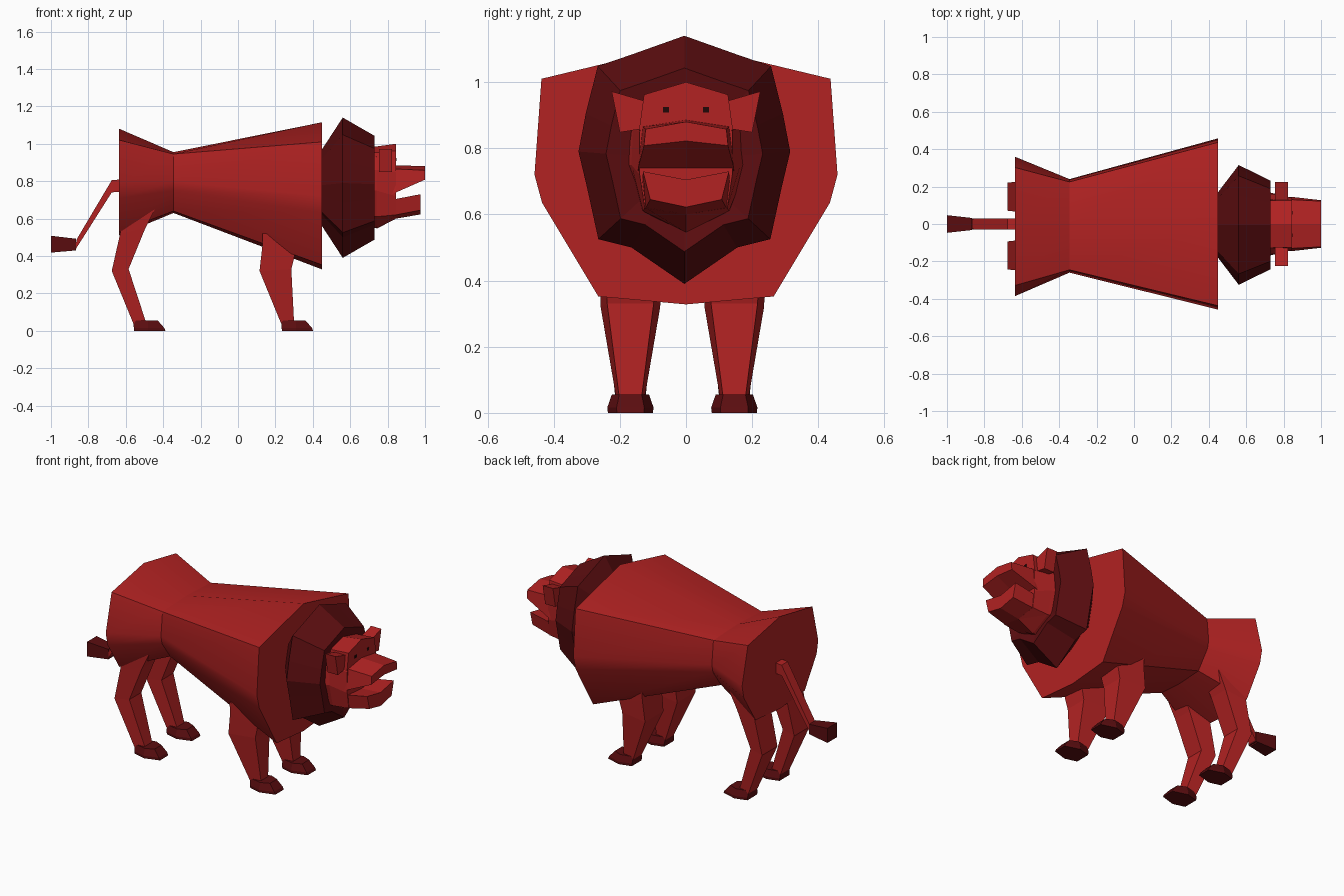
import bpy, bmesh, math

def mat(name, col):
    m = bpy.data.materials.new(name)
    m.diffuse_color = (*col, 1)
    return m

RED = mat("red coat", (0.445, 0.016, 0.016))
DARK = mat("dark red hair", (0.105, 0.004, 0.005))
BLACK = mat("eye black", (0.015, 0.002, 0.002))

def loft(name, rings, material, smooth=0):
    """Skin a row of equal-length point rings and cap both ends."""
    bm = bmesh.new()
    rows = [[bm.verts.new(p) for p in r] for r in rings]
    n = len(rows[0])
    for a, b in zip(rows, rows[1:]):
        for i in range(n):
            j = (i + 1) % n
            bm.faces.new((a[i], a[j], b[j], b[i]))
    bm.faces.new(rows[0][::-1])
    bm.faces.new(rows[-1])
    bmesh.ops.recalc_face_normals(bm, faces=bm.faces)
    me = bpy.data.meshes.new(name)
    bm.to_mesh(me)
    bm.free()
    me.materials.append(material)
    ob = bpy.data.objects.new(name, me)
    bpy.context.collection.objects.link(ob)
    if smooth:
        bpy.ops.object.select_all(action='DESELECT')
        ob.select_set(True)
        bpy.context.view_layer.objects.active = ob
        bpy.ops.object.shade_smooth_by_angle(angle=math.radians(smooth))
    return ob

def sym(x, half, cy=0.0):
    """Ring at x from a half profile running from top centre to bottom centre."""
    right = [(x, cy + y, z) for y, z in half]
    left = [(x, cy - y, z) for y, z in half[-2:0:-1]]
    return right + left

def rect(x, hy, z0, z1, cy=0.0, hy_top=None):
    t = hy if hy_top is None else hy_top
    return [(x, cy - hy, z0), (x, cy + hy, z0), (x, cy + t, z1), (x, cy - t, z1)]

# Body: rump, waist and chest
loft("body", [
    sym(-0.635, [(0, 1.08), (0.315, 1.02), (0.372, 0.79), (0.355, 0.71), (0.24, 0.53), (0, 0.51)], -0.013),
    sym(-0.345, [(0, 0.955), (0.235, 0.945), (0.25, 0.80), (0.24, 0.75), (0.16, 0.64), (0, 0.63)], -0.01),
    sym(0.45, [(0, 1.115), (0.437, 1.01), (0.458, 0.72), (0.435, 0.635), (0.265, 0.352), (0, 0.328)]),
], RED, 25)

# Mane: one ragged outline at several scales, hollowed towards the face
outline = [(0, 0.375), (0.16, 0.318), (0.262, 0.283), (0.298, 0.14), (0.32, 0.025),
           (0.295, -0.08), (0.26, -0.24), (0.16, -0.265), (0, -0.375)]
def mane_ring(x, s):
    return sym(x, [(y * s, 0.765 + z * s) for y, z in outline], -0.005)
loft("mane", [mane_ring(0.44, 0.50), mane_ring(0.45, 0.55), mane_ring(0.56, 1.0),
              mane_ring(0.73, 0.74), mane_ring(0.715, 0.5)], DARK)

# Head: rounded block tapering from the mane
loft("head", [
    sym(0.68, [(0, 0.95), (0.13, 0.94), (0.17, 0.86), (0.185, 0.75), (0.135, 0.62), (0, 0.54)]),
    sym(0.74, [(0, 0.95), (0.13, 0.93), (0.16, 0.86), (0.165, 0.75), (0.13, 0.61), (0, 0.55)]),
    sym(0.845, [(0, 0.90), (0.12, 0.89), (0.14, 0.85), (0.14, 0.72), (0.125, 0.62), (0, 0.60)]),
], RED)
loft("brow", [
    sym(0.70, [(0, 0.98), (0.125, 0.95), (0.13, 0.84), (0, 0.84)]),
    sym(0.845, [(0, 1.0), (0.127, 0.962), (0.142, 0.855), (0, 0.87)]),
], RED)

# Muzzle and open lower jaw
loft("upper_jaw", [
    sym(0.80, [(0, 0.885), (0.13, 0.865), (0.145, 0.72), (0, 0.72)]),
    sym(0.845, [(0, 0.885), (0.13, 0.865), (0.145, 0.74), (0, 0.74)]),
    sym(1.0, [(0, 0.88), (0.122, 0.858), (0.127, 0.808), (0, 0.822)]),
], RED)
loft("lower_jaw", [
    sym(0.74, [(0, 0.69), (0.13, 0.70), (0.13, 0.61), (0, 0.545)]),
    sym(0.845, [(0, 0.695), (0.132, 0.705), (0.122, 0.62), (0, 0.60)]),
    sym(0.975, [(0, 0.705), (0.13, 0.73), (0.108, 0.645), (0, 0.622)]),
], RED)

for s, side in ((-1, "right"), (1, "left")):
    # Ears and eyes
    loft(f"{side}_ear", [[(x, s * y, z) for y, z in
         ((0.115, 0.94), (0.225, 0.972), (0.20, 0.848), (0.125, 0.86))]
         for x in (0.753, 0.823)], RED)
    loft(f"{side}_eye", [rect(x, 0.009, 0.908, 0.924, s * 0.06) for x in (0.843, 0.848)], BLACK)

    # Legs: (back x, back z, front x, front z, half width) from top to ankle
    legs = {
        "hind": (-0.56, [(-0.61, 0.66, -0.43, 0.68, 0.085), (-0.63, 0.52, -0.495, 0.55, 0.08),
                         (-0.675, 0.32, -0.585, 0.33, 0.075), (-0.56, 0.04, -0.49, 0.04, 0.045)]),
        "front": (0.23, [(0.13, 0.52, 0.32, 0.52, 0.10), (0.13, 0.45, 0.30, 0.39, 0.095),
                         (0.115, 0.32, 0.285, 0.33, 0.09), (0.23, 0.04, 0.30, 0.04, 0.042)]),
    }
    cy = s * 0.157 - 0.011
    for kind, (px, secs) in legs.items():
        loft(f"{kind}_{side}_leg", [
            [(xb, cy - w, zb), (xb, cy + w, zb),
             (xf, cy + w * 0.78, zf), (xf, cy - w * 0.78, zf)]
            for xb, zb, xf, zf, w in secs], RED)
        # Paw: wedge with a pointed toe
        def paw(z, back, front, w):
            return [(px + back, cy - w * 0.7, z), (px + back, cy + w * 0.7, z),
                    (px + 0.08, cy + w, z), (px + front, cy + w * 0.6, z),
                    (px + front, cy - w * 0.6, z), (px + 0.08, cy - w, z)]
        loft(f"{kind}_{side}_paw", [paw(0.0, 0.005, 0.172, 0.068), paw(0.016, 0.003, 0.165, 0.070),
                                    paw(0.056, 0.0, 0.13, 0.056)], DARK)

# Tail and tuft
loft("tail", [rect(-0.62, 0.03, 0.745, 0.81), rect(-0.675, 0.03, 0.74, 0.805, 0),
              [(-0.875, -0.028, 0.425), (-0.875, 0.028, 0.425),
               (-0.862, 0.028, 0.49), (-0.862, -0.028, 0.49)]], RED)
loft("tail_tuft", [rect(-0.865, 0.032, 0.43, 0.492),
                   rect(-1.0, 0.047, 0.418, 0.508)], DARK)
